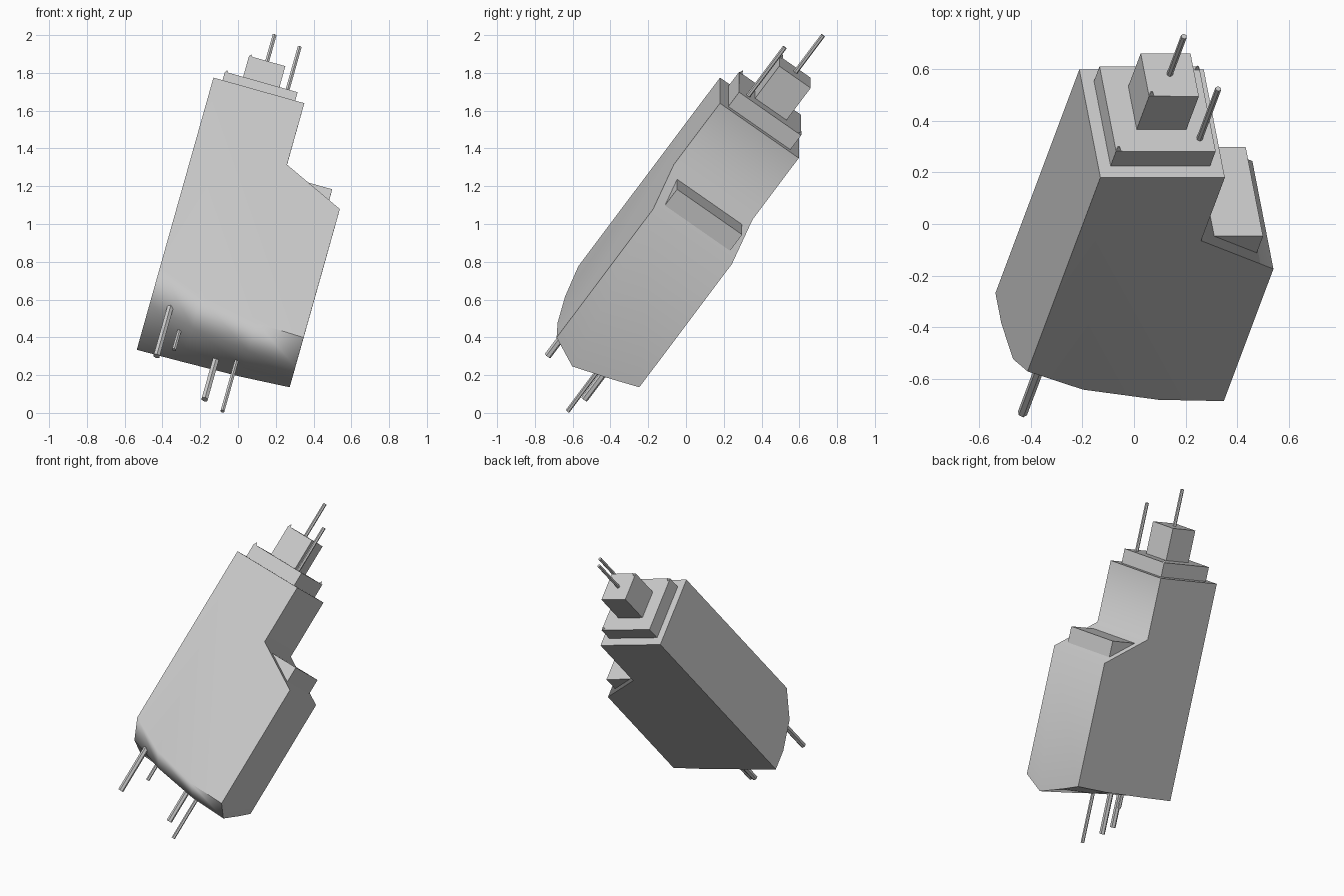
import bpy, bmesh, math
from mathutils import Matrix, Vector

cube = bpy.data.objects.get("Cube")
if cube:
    bpy.data.objects.remove(cube, do_unlink=True)

# Tilted frame of the tower: width, depth and height axes from its front left roof corner
height = Vector((0.22, 0.586, 0.78)).normalized()
width = Vector((0.963, 0, -0.27))
width = (width - height * width.dot(height)).normalized()
depth = height.cross(width)
frame = Matrix((width, depth, height)).transposed().to_4x4()
frame.translation = (-0.13, 0.18, 1.775)

grey = bpy.data.materials.new("plain grey")
grey.use_nodes = True
colour = (0.6, 0.6, 0.6, 1)
grey.diffuse_color = colour
grey.node_tree.nodes["Principled BSDF"].inputs["Base Color"].default_value = colour


def finish(name, bm):
    bmesh.ops.recalc_face_normals(bm, faces=bm.faces)
    mesh = bpy.data.meshes.new(name)
    bm.to_mesh(mesh)
    bm.free()
    mesh.materials.append(grey)
    ob = bpy.data.objects.new(name, mesh)
    ob.matrix_world = frame
    bpy.context.collection.objects.link(ob)
    return ob


def box(name, low, high):
    bm = bmesh.new()
    bmesh.ops.create_cube(bm, size=1)
    low, high = Vector(low), Vector(high)
    for v in bm.verts:
        v.co = [a + (b - a) * (c + 0.5) for a, b, c in zip(low, high, v.co)]
    return finish(name, bm)


def rod(name, u, v, bottom, top, radius, tip=None, sides=6):
    bm = bmesh.new()
    bmesh.ops.create_cone(bm, cap_ends=True, segments=sides, radius1=radius,
                          radius2=radius if tip is None else tip, depth=top - bottom,
                          matrix=Matrix.Translation((u, v, (top + bottom) / 2)))
    return finish(name, bm)


# Tower body: notched front outline, with a rounded underside between front and back
columns = [0, 0.25, 0.57, 0.833]
rows = [0, 0.16, 0.37, 0.515]
underside = [(-1.28, -1.40, -1.467, -1.475),
             (-1.42, -1.495, -1.545, -1.555),
             (-1.475, -1.49, -1.50, -1.49),
             (-1.475, -1.47, -1.46, -1.44)]
outline = [(0.833, -0.603), (0.5, -0.417), (0.5, 0), (0, 0)]
bm = bmesh.new()
grid = [[bm.verts.new((u, v, w)) for u, w in zip(columns, line)]
        for v, line in zip(rows, underside)]
front, back = [[bm.verts.new((u, v, w)) for u, w in outline] for v in (rows[0], rows[-1])]
for j in range(3):
    for i in range(3):
        bm.faces.new((grid[j][i], grid[j][i + 1], grid[j + 1][i + 1], grid[j + 1][i]))
    bm.faces.new((front[j], front[j + 1], back[j + 1], back[j]))
bm.faces.new(grid[0] + front)
bm.faces.new(grid[-1] + back)
bm.faces.new([row[0] for row in grid] + [back[3], front[3]])
bm.faces.new([row[-1] for row in grid] + [back[0], front[0]])
body = finish("tower_body", bm)
bpy.context.view_layer.objects.active = body
body.select_set(True)
bpy.ops.object.shade_smooth_by_angle(angle=math.radians(62))
weighted = body.modifiers.new("flat large faces", "WEIGHTED_NORMAL")
weighted.keep_sharp = True

# Stepped roof and the block on the side ledge
box("roof_tier", (0.05, 0.055, -0.02), (0.45, 0.46, 0.097))
box("roof_block", (0.15, 0.16, 0.09), (0.35, 0.365, 0.315))
box("ledge_block", (0.48, 0.05, -0.6), (0.766, 0.475, -0.456))

# Roof antennas and small corner spikes
rod("block_antenna", 0.25, 0.265, 0.3, 0.565, 0.012)
rod("tier_antenna", 0.395, 0.115, 0.08, 0.427, 0.012)
for name, u, v, w in (("front_spike", 0.06, 0.065, 0.097),
                      ("back_spike", 0.44, 0.45, 0.097),
                      ("block_spike", 0.16, 0.17, 0.315)):
    rod(name, u, v, w, w + 0.02, 0.012, tip=0, sides=3)

# Pipes hanging from the underside
for name, u, v, end, radius in (("front_pipe", 0.11, 0.14, -1.75, 0.019),
                                ("short_pipe", 0.19, 0.25, -1.6, 0.012),
                                ("middle_pipe", 0.417, 0.386, -1.76, 0.019),
                                ("long_pipe", 0.525, 0.335, -1.84, 0.012)):
    rod(name, u, v, end, -1.35, radius)
